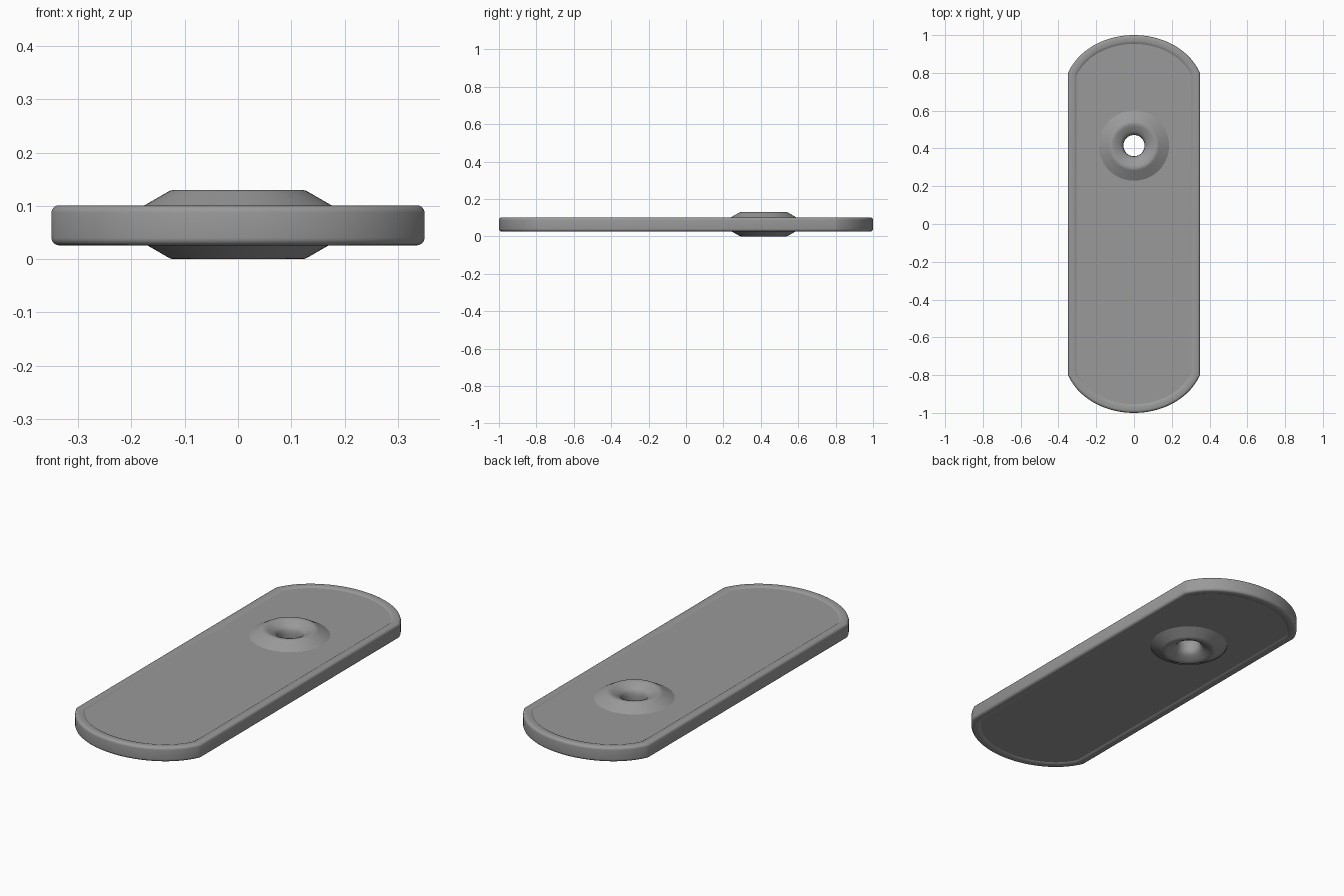
import bpy, bmesh
from math import sin, cos, pi, asin

if "Cube" in bpy.data.objects:
    bpy.data.objects.remove(bpy.data.objects["Cube"])

HW = 0.35                           # plate half width
EA, EB, CY = 0.37, 0.30, 0.70       # end arc: ellipse radii and centre
HUB_Y, HUB_R, N = 0.415, 0.186, 64  # hub position, base radius, sides

grey = bpy.data.materials.new("dark_grey")
grey.diffuse_color = (0.32, 0.32, 0.32, 1)
grey.use_nodes = True
grey.node_tree.nodes["Principled BSDF"].inputs["Base Color"].default_value = grey.diffuse_color


def outline(d):
    """Plate outline shrunk inwards by d."""
    w, a, b = HW - d, EA - d, EB - d
    t = asin(w / a)
    angles = [t - 2 * t * i / 40 for i in range(41)]
    arc = [(a * sin(s), CY + b * cos(s)) for s in angles]
    return arc + [(-x, -y) for x, y in arc]


def circle(r):
    return [(r * cos(2 * pi * i / N), HUB_Y + r * sin(2 * pi * i / N)) for i in range(N)]


def add_loop(bm, pts, z):
    return [bm.verts.new((x, y, z)) for x, y in pts]


def bridge(bm, a, b):
    n = len(a)
    for i in range(n):
        j = (i + 1) % n
        bm.faces.new((a[i], a[j], b[j], b[i]))


def finish(bm, name):
    bmesh.ops.recalc_face_normals(bm, faces=bm.faces)
    me = bpy.data.meshes.new(name)
    bm.to_mesh(me)
    bm.free()
    me.materials.append(grey)
    ob = bpy.data.objects.new(name, me)
    bpy.context.collection.objects.link(ob)
    bpy.ops.object.select_all(action='DESELECT')
    ob.select_set(True)
    bpy.context.view_layer.objects.active = ob
    bpy.ops.object.shade_smooth_by_angle(angle=0.5)
    return ob


# Plate: rounded rim with a slightly sunken floor on both sides
MID, H, B = 0.0635, 0.0375, 0.014
half = [(0.046, H - 0.006), (0.040, H - 0.002), (0.030, H)]
half += [(B - B * sin(t), H - B + B * cos(t)) for t in [pi / 2 * i / 5 for i in range(6)]]
profile = half + [(d, -z) for d, z in reversed(half)]
bm = bmesh.new()
loops = [add_loop(bm, outline(d), MID + z) for d, z in profile]
for a, b in zip(loops, loops[1:]):
    bridge(bm, a, b)
for rim, z in ((loops[0], profile[0][1]), (loops[-1], profile[-1][1])):
    hole = add_loop(bm, circle(HUB_R), MID + z)
    edges = []
    for lp in (rim, hole):
        for i, v in enumerate(lp):
            w = lp[(i + 1) % len(lp)]
            edges.append(bm.edges.get((v, w)) or bm.edges.new((v, w)))
    bmesh.ops.triangle_fill(bm, edges=edges, use_beauty=True, normal=(0, 0, 1 if z > 0 else -1))
finish(bm, "plate")

# Hub: conical collar with a rounded lip and a shallow flared hole
top = [(HUB_R, 0.030), (0.133, 0.0605), (0.128, 0.0633), (0.122, 0.0648), (0.115, 0.065),
       (0.108, 0.0635), (0.100, 0.0605), (0.085, 0.0535), (0.072, 0.046),
       (0.064, 0.039), (0.058, 0.028), (0.056, 0.012)]
profile = top + [(r, -z) for r, z in reversed(top)]
bm = bmesh.new()
loops = [add_loop(bm, circle(r), 0.065 + z) for r, z in profile]
for a, b in zip(loops, loops[1:]):
    bridge(bm, a, b)
# close the ring where it passes through the plate
bridge(bm, loops[-1], loops[0])
finish(bm, "hub")
